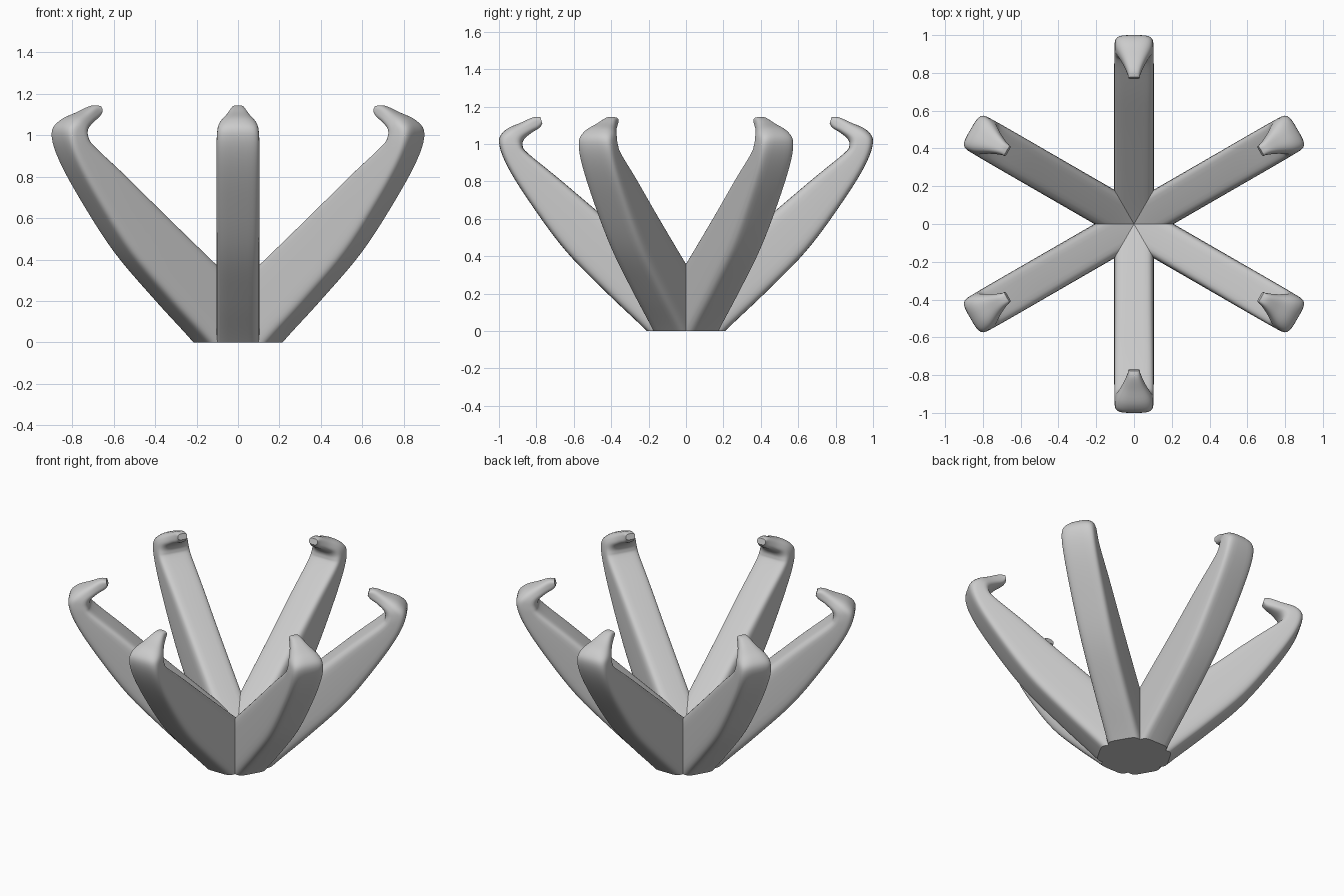
import bpy, bmesh, math
from mathutils import Vector

if "Cube" in bpy.data.objects:
    bpy.data.objects.remove(bpy.data.objects["Cube"])

# Stations along one arm: outer r, z, inner r, z, half width, squareness of section
STATIONS = [
    (0.02, -0.20, -0.10, 0.17, 0.105, 6),
    (0.21, 0.00, 0.03, 0.27, 0.105, 6),
    (0.42, 0.20, 0.17, 0.385, 0.105, 6),
    (0.645, 0.43, 0.45, 0.62, 0.105, 6),
    (0.83, 0.68, 0.68, 0.815, 0.105, 6),
    (0.955, 0.88, 0.845, 0.95, 0.104, 5),
    (1.00, 1.01, 0.873, 0.99, 0.102, 4),
    (0.965, 1.075, 0.865, 1.025, 0.092, 2.8),
    (0.88, 1.115, 0.825, 1.06, 0.058, 2.8),
    (0.815, 1.143, 0.785, 1.085, 0.036, 3),
    (0.778, 1.143, 0.768, 1.108, 0.030, 3),
]
SIDES, STEPS = 32, 5


def spline(a, b, c, d, t):
    return [0.5 * (2 * q + (r - p) * t + (2 * p - 5 * q + 4 * r - s) * t * t
                   + (3 * q - p - 3 * r + s) * t ** 3)
            for p, q, r, s in zip(a, b, c, d)]


def power(v, n):
    return math.copysign(abs(v) ** (2 / n), v)


def arm_mesh():
    bm = bmesh.new()
    n = len(STATIONS)
    samples = []
    for i in range(n - 1):
        keys = [STATIONS[min(max(i + k, 0), n - 1)] for k in (-1, 0, 1, 2)]
        samples += [spline(*keys, j / STEPS) for j in range(STEPS)]
    samples.append(STATIONS[-1])
    rings = []
    for ro, zo, ri, zi, w, sq in samples:
        mid = Vector(((ro + ri) / 2, 0, (zo + zi) / 2))
        half = Vector(((ro - ri) / 2, 0, (zo - zi) / 2))
        ring = []
        for k in range(SIDES):
            a = math.tau * (k + 0.5) / SIDES
            p = mid + half * power(math.cos(a), sq)
            p.y = w * power(math.sin(a), sq)
            ring.append(bm.verts.new(p))
        rings.append(ring)
    for a, b in zip(rings, rings[1:]):
        for k in range(SIDES):
            m = (k + 1) % SIDES
            bm.faces.new((a[k], a[m], b[m], b[k]))
    bm.faces.new(rings[0])
    bm.faces.new(rings[-1])
    # Flat foot on the ground
    geom = bm.verts[:] + bm.edges[:] + bm.faces[:]
    cut = bmesh.ops.bisect_plane(bm, geom=geom, plane_co=(0, 0, 0),
                                 plane_no=(0, 0, 1), clear_inner=True)
    edges = [e for e in cut["geom_cut"] if isinstance(e, bmesh.types.BMEdge)]
    bmesh.ops.holes_fill(bm, edges=edges, sides=0)
    bmesh.ops.recalc_face_normals(bm, faces=bm.faces[:])
    me = bpy.data.meshes.new("arm")
    bm.to_mesh(me)
    bm.free()
    return me


# Six hooked arms around the centre
mesh = arm_mesh()
for i in range(6):
    arm = bpy.data.objects.new(f"hooked_arm_{i + 1}", mesh)
    arm.rotation_euler.z = math.radians(30 + 60 * i)
    bpy.context.collection.objects.link(arm)
    arm.select_set(True)
    bpy.context.view_layer.objects.active = arm
bpy.ops.object.make_single_user(object=True, obdata=True)
bpy.ops.object.shade_smooth_by_angle(angle=math.radians(40))
